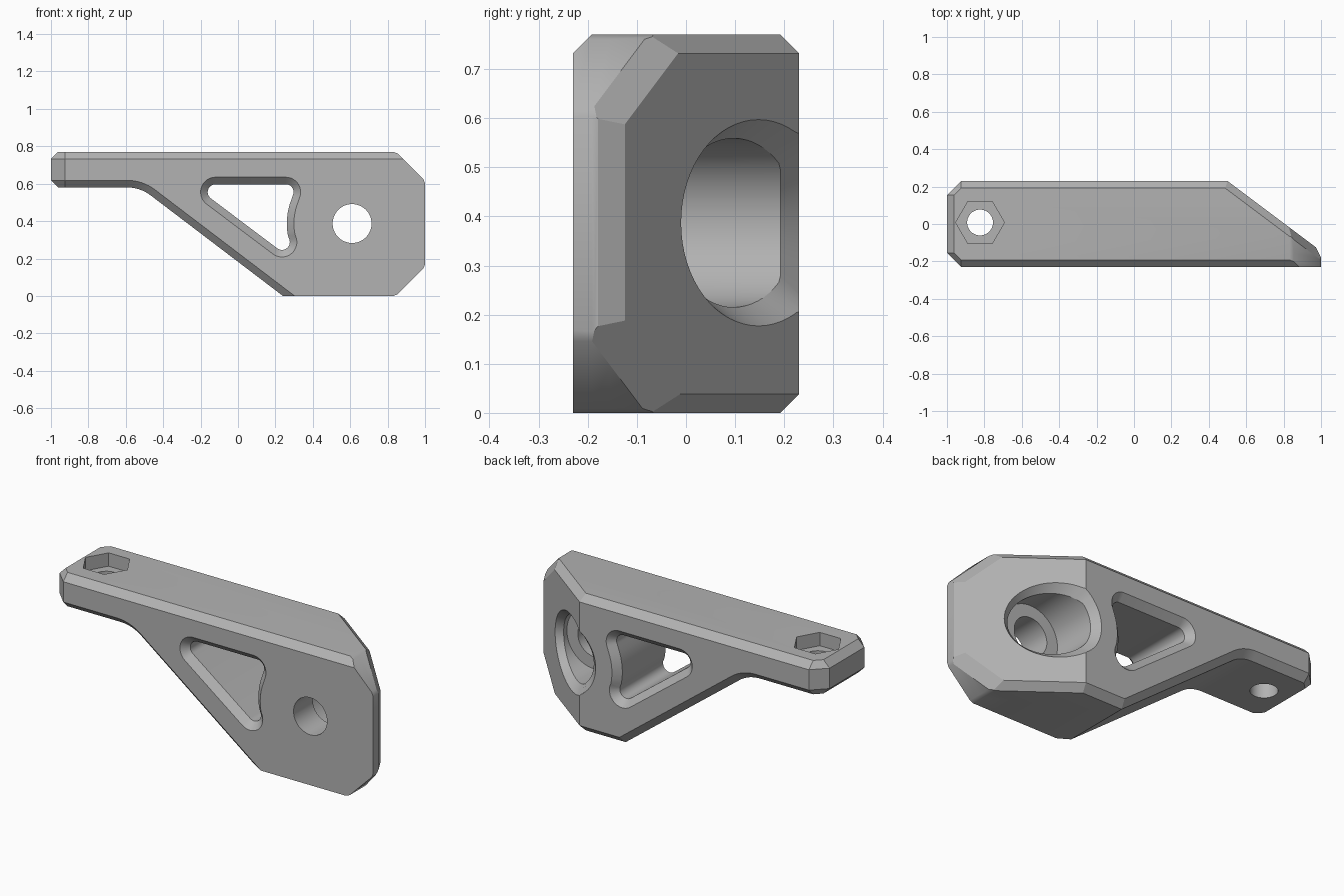
import bpy, bmesh, math
from mathutils import Vector

if "Cube" in bpy.data.objects:
    bpy.data.objects.remove(bpy.data.objects["Cube"])

grey = bpy.data.materials.new("grey")
grey.diffuse_color = (0.45, 0.45, 0.45, 1)
grey.use_nodes = True
grey.node_tree.nodes["Principled BSDF"].inputs["Base Color"].default_value = grey.diffuse_color


def loft(name, rings):
    """Closed solid skinned through rings of equal point count."""
    bm = bmesh.new()
    loops = [[bm.verts.new(p) for p in r] for r in rings]
    n = len(loops[0])
    bm.faces.new(loops[0])
    bm.faces.new(loops[-1][::-1])
    for a, b in zip(loops, loops[1:]):
        for i in range(n):
            j = (i + 1) % n
            bm.faces.new((a[i], b[i], b[j], a[j]))
    bmesh.ops.remove_doubles(bm, verts=bm.verts, dist=1e-4)
    bmesh.ops.recalc_face_normals(bm, faces=bm.faces)
    me = bpy.data.meshes.new(name)
    bm.to_mesh(me)
    bm.free()
    me.materials.append(grey)
    ob = bpy.data.objects.new(name, me)
    bpy.context.collection.objects.link(ob)
    return ob


def arc(cx, cz, r, a0, a1, n):
    return [(cx + r * math.cos(math.radians(a0 + (a1 - a0) * i / n)),
             cz + r * math.sin(math.radians(a0 + (a1 - a0) * i / n)))
            for i in range(n + 1)]


def inset(pts, dists):
    """Move every edge of a counter-clockwise outline inward by its own distance."""
    lines = []
    for i, p in enumerate(pts):
        p, q = Vector(p), Vector(pts[(i + 1) % len(pts)])
        d = (q - p).normalized()
        nrm = Vector((-d.y, d.x))
        lines.append((nrm, nrm.dot(p) + dists[i]))
    out = []
    for i in range(len(pts)):
        (a, da), (b, db) = lines[i - 1], lines[i]
        det = a.x * b.y - a.y * b.x
        out.append(((da * b.y - db * a.y) / det, (a.x * db - b.x * da) / det))
    return out


# --- body: side outline lofted through the width, edges chamfered by C
C, H, W = 0.038, 0.77, 0.23
SLOPE = 37.2
t = 0.07
fr = t / math.tan(math.radians(SLOPE / 2))
bend = arc(-0.523 - t, 0.58 - fr, fr, 90, 90 - SLOPE, 8)
outline = [(-1, H - C), (-1, 0.58 + C), (-1 + C, 0.58)] + bend + [
    (0.24, 0), (0.845, 0), (1, 0.155), (1, 0.615), (0.845, H), (-1 + C, H)]
kinds = (["left", "corner", "lower"] + ["lower"] * len(bend)
         + ["bottom", "end", "end", "end", "top", "corner"])


def section(y, edge, bottom, left):
    amount = {"left": left, "corner": left * 0.7071 * 0.995, "lower": edge,
              "bottom": bottom, "end": 0, "top": edge}
    return [(x, y, z) for x, z in inset(outline, [amount[k] for k in kinds])]


body = loft("bracket_body", [
    section(-W, C, 0, 2 * C), section(-W + C, 0, 0, C), section(-W + 2 * C, 0, 0, 0),
    section(W - 2 * C, 0, 0, 0), section(W - C, 0, 0, C), section(W, C, C, 2 * C)])

# --- slanted back corner, its chamfers and softened end corners
planes = [((0.6, 0.8, 0), 0.484), ((0.894, 0.447, 0), 0.814),
          ((0.6, 0.8, 1), 0.484 + H - C), ((0.6, 0.8, -1), 0.484 - C),
          ((1.307, 0.8, 0.707), 1.587), ((1.307, 0.8, -0.707), 1.039)]
for x, z, nx, nz in ((0.845, H, 0.383, 0.924), (1, 0.615, 0.924, 0.383),
                     (1, 0.155, 0.924, -0.383), (0.845, 0, 0.383, -0.924)):
    planes.append(((nx, 0, nz), nx * x + nz * z - 0.005))
bm = bmesh.new()
bm.from_mesh(body.data)
for nrm, d in planes:
    n = Vector(nrm)
    res = bmesh.ops.bisect_plane(bm, geom=bm.verts[:] + bm.edges[:] + bm.faces[:],
                                 plane_co=n * (d / n.length_squared), plane_no=n,
                                 clear_outer=True, dist=1e-5)
    edges = [e for e in bm.edges if e.is_boundary]
    if edges:
        bmesh.ops.holes_fill(bm, edges=edges, sides=0)
bmesh.ops.remove_doubles(bm, verts=bm.verts, dist=1e-4)
bmesh.ops.recalc_face_normals(bm, faces=bm.faces)
bm.to_mesh(body.data)
bm.free()

# --- triangular window with one wall curved around the bolt hole
BX, BZ = 0.61, 0.387


def window(y, g):
    r = 0.042 + g
    a1 = math.degrees(math.atan2(BZ - 0.555, BX - 0.255))
    a2 = math.degrees(math.atan2(BZ - 0.288, BX - 0.235))
    pts = (arc(0.255, 0.555, r, a1, 90, 10) + arc(-0.12, 0.555, r, 90, 232.8, 12)
           + arc(0.235, 0.288, r, 232.8, 360 + a2, 12)
           + arc(BX, BZ, 0.391 - r, 180 + a2, 180 + a1, 10)[1:-1])
    return [(x, y, z) for x, z in pts]


E = 0.02
cutters = [loft("window_cutter", [window(-W - E, C + E), window(-W + C, 0),
                                  window(W - C, 0), window(W + E, C + E)])]

# --- bolt hole and counterbore, chamfered where it breaks the back faces
N = 64


def ring(r, y):
    pts = arc(BX, BZ, r, 0, 360, N)[:-1]
    return [Vector((x, y(x) if callable(y) else y, z)) for x, z in pts]


cutters.append(loft("bolt_hole_cutter", [ring(0.104, -0.4), ring(0.104, 0.1)]))
low = ring(0.172, lambda x: min(W - C, (0.484 - 0.6 * x) / 0.8 - 0.05))
high = ring(0.21, lambda x: min(W, (0.484 - 0.6 * x) / 0.8))
over = [a + (b - a) * 1.3 for a, b in zip(low, high)]
far = [Vector((p.x, 0.5, p.z)) for p in over]
cutters.append(loft("counterbore_cutter", [ring(0.172, -0.06), low, over, far]))


# --- hexagonal nut pocket and screw hole at the arm tip
def upright(name, r, n, z0, z1):
    pts = arc(-0.823, 0.008, r, 0, 360, n)[:-1]
    return loft(name, [[(x, y, z) for x, y in pts] for z in (z0, z1)])


cutters.append(upright("nut_pocket_cutter", 0.13, 6, H - 0.075, H + 0.1))
cutters.append(upright("screw_hole_cutter", 0.069, 48, 0.4, H - 0.03))

bpy.context.view_layer.objects.active = body
for c in cutters:
    c.hide_render = True
    m = body.modifiers.new(c.name, "BOOLEAN")
    m.operation, m.solver, m.object = "DIFFERENCE", "EXACT", c
    bpy.ops.object.modifier_apply(modifier=m.name)
    bpy.data.objects.remove(c)

bpy.ops.object.select_all(action="DESELECT")
body.select_set(True)
bpy.ops.object.shade_smooth_by_angle(angle=math.radians(25))
